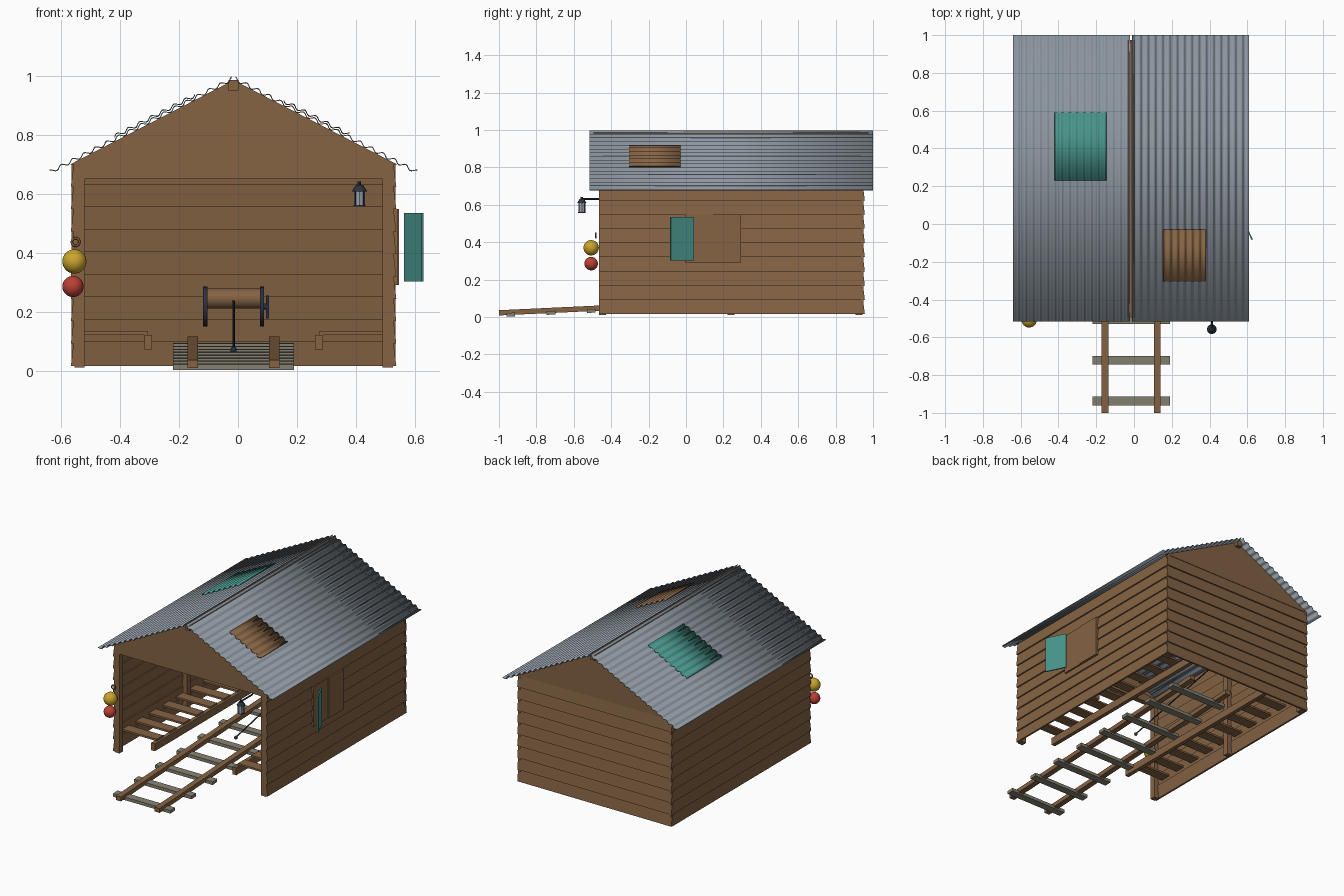
import bpy, bmesh, math
from mathutils import Vector, Matrix

if "Cube" in bpy.data.objects:
    bpy.data.objects.remove(bpy.data.objects["Cube"])

CX = -0.015                     # centre line of the building
Y0, Y1 = -0.465, 0.95           # front and back of the walls


def mat(name, hexcol):
    m = bpy.data.materials.new(name)
    c = [int(hexcol[i:i + 2], 16) / 255 for i in (0, 2, 4)]
    lin = [v / 12.92 if v < 0.04045 else ((v + 0.055) / 1.055) ** 2.4 for v in c]
    m.diffuse_color = (*lin, 1)
    m.use_nodes = True
    m.node_tree.nodes["Principled BSDF"].inputs["Base Color"].default_value = m.diffuse_color
    return m


WOOD = mat("brown_wood", "856344")
GREY = mat("weathered_wood", "858070")
TIN = mat("roof_metal", "8c969f")
TEAL = mat("teal_paint", "48948a")
YEL = mat("yellow_paint", "caa52c")
RED = mat("red_paint", "ba4034")
IRON = mat("dark_iron", "2b303c")
GLASS = mat("lantern_glass", "98a0b0")


def finish(bm, name, m, smooth=None):
    bmesh.ops.recalc_face_normals(bm, faces=bm.faces)
    me = bpy.data.meshes.new(name)
    bm.to_mesh(me)
    bm.free()
    me.materials.append(m)
    if smooth is not None:
        me.shade_smooth()
        if smooth < 180:
            me.set_sharp_from_angle(angle=math.radians(smooth))
    ob = bpy.data.objects.new(name, me)
    bpy.context.collection.objects.link(ob)
    return ob


def box(name, m, x0, x1, y0, y1, z0, z1, rise=0.0):
    """Box; rise lifts the far (y1) end for sloping parts."""
    bm = bmesh.new()
    bmesh.ops.create_cube(bm, size=1)
    for v in bm.verts:
        far = v.co.y > 0
        v.co = (x1 if v.co.x > 0 else x0, y1 if far else y0,
                (z1 if v.co.z > 0 else z0) + (rise if far else 0))
    return finish(bm, name, m)


def prism(name, m, pts, a, b, axis="y", smooth=None):
    """Extrude a profile: (x,z) along y, or (y,z) along x."""
    bm = bmesh.new()
    ends = []
    for t in (a, b):
        ends.append([bm.verts.new((p[0], t, p[1]) if axis == "y" else (t, p[0], p[1])) for p in pts])
    n = len(pts)
    bm.faces.new(ends[0])
    bm.faces.new(ends[1][::-1])
    for i in range(n):
        j = (i + 1) % n
        bm.faces.new((ends[0][i], ends[0][j], ends[1][j], ends[1][i]))
    return finish(bm, name, m, smooth)


def rod(name, m, p, q, r, r2=None, seg=16):
    p, q = Vector(p), Vector(q)
    d = q - p
    bm = bmesh.new()
    bmesh.ops.create_cone(bm, cap_ends=True, segments=seg, radius1=r,
                          radius2=r if r2 is None else r2, depth=d.length)
    rot = Vector((0, 0, 1)).rotation_difference(d).to_matrix().to_4x4()
    bm.transform(Matrix.Translation((p + q) / 2) @ rot)
    return finish(bm, name, m, 40)


def ball(name, m, c, r, seg=20):
    bm = bmesh.new()
    bmesh.ops.create_uvsphere(bm, u_segments=seg, v_segments=seg // 2 + 2, radius=r)
    bm.transform(Matrix.Translation(c))
    return finish(bm, name, m, 180)


# lapped wall planks: both sides and the back
H = 0.685 / 9
for i in range(9):
    z0 = 0.015 + i * H
    z1 = min(z0 + H + 0.008, 0.702)
    for s, side in ((-1, "left"), (1, "right")):
        pts = [(CX + s * o, z) for o, z in ((0.540, z0), (0.552, z0), (0.542, z1), (0.531, z1))]
        prism(f"{side}_wall_plank", WOOD, pts, Y0, Y1)
    pts = [(Y1 + o, z) for o, z in ((-0.007, z0), (0.006, z0), (-0.004, z1), (-0.015, z1))]
    prism("back_wall_plank", WOOD, pts, CX - 0.55, CX + 0.55, "x")

# gables, header, ridge beam
tri = [(CX - 0.555, 0.699), (CX + 0.555, 0.699), (CX, 0.985)]
prism("front_gable", WOOD, tri, Y0, Y0 + 0.015)
prism("back_gable", WOOD, tri, Y1 - 0.015, Y1)
box("front_header", WOOD, CX - 0.54, CX + 0.54, Y0, Y0 + 0.035, 0.65, 0.70)
box("ridge_beam", WOOD, CX - 0.017, CX + 0.017, Y0 - 0.03, Y1 + 0.025, 0.95, 0.985)

# posts inside the walls
for s in (-1, 1):
    for y in (-0.447, 0.24, 0.925):
        a, b = sorted((CX + s * 0.505, CX + s * 0.54))
        box("post", WOOD, a, b, y - 0.018, y + 0.018, 0.01, 0.69)

# corrugated roof sheets and patches
RIDGE, EAVE = Vector((0.003, 0.988)), Vector((0.62, 0.672))
D = (EAVE - RIDGE).normalized()
N = Vector((-D.y, D.x))
LEN = (EAVE - RIDGE).length


def sheet(name, m, s, o0, o1, y0, y1, lift, thick=0.004, waves=16):
    """Wavy sheet between horizontal offsets o0 and o1 from the ridge."""
    a, b = (o0 - 0.003) / D.x, (o1 - 0.003) / D.x
    n = max(8, round((b - a) / LEN * waves * 8))
    top, low = [], []
    for i in range(n + 1):
        t = a + (b - a) * i / n
        w = 0.006 * math.cos(2 * math.pi * waves * t / LEN) + lift
        p = RIDGE + D * t + N * w
        q = p - N * thick
        top.append((CX + s * p.x, p.y))
        low.append((CX + s * q.x, q.y))
    prism(name, m, top + low[::-1], y0, y1, smooth=180)


for s, side in ((-1, "left"), (1, "right")):
    sheet(f"{side}_roof_sheet", TIN, s, 0.003, 0.62, -0.515, 1.0, 0.004)
sheet("teal_roof_patch", TEAL, -1, 0.125, 0.40, 0.23, 0.59, 0.012)
sheet("brown_roof_patch", WOOD, 1, 0.165, 0.387, -0.305, -0.03, 0.012)

# side decks: slats on a long inner beam
for s in (-1, 1):
    a, b = sorted((CX + s * 0.277, CX + s * 0.303))
    box("deck_beam", WOOD, a, b, -0.43, 0.93, 0.072, 0.12)
    a, b = sorted((CX + s * 0.29, CX + s * 0.535))
    for i in range(10):
        y = -0.36 + i * 0.137
        box("deck_slat", WOOD, a, b, y - 0.034, y + 0.034, 0.12, 0.132)

# sloping slipway: rails on ties
SL = 0.047
for x in (-0.153, 0.123):
    box("slipway_rail", WOOD, x - 0.018, x + 0.018, -1.0, 0.70, 0.008, 0.036, SL * 1.7)
for i in range(8):
    y = -0.937 + i * 0.215
    z = SL * (y + 0.96)
    box("slipway_tie", GREY, -0.22, 0.19, y - 0.023, y + 0.023, z, z + 0.02, SL * 0.046)

# winch with cable and hook
WY = 0.80
rod("winch_drum", WOOD, (-0.105, WY, 0.244), (0.078, WY, 0.244), 0.034)
for x in (-0.111, 0.081):
    rod("winch_flange", IRON, (x - 0.007, WY, 0.217), (x + 0.007, WY, 0.217), 0.068, seg=24)
rod("winch_axle", IRON, (0.08, WY, 0.217), (0.10, WY, 0.217), 0.01)
box("winch_crank", IRON, 0.095, 0.105, WY - 0.012, WY + 0.012, 0.177, 0.255)
rod("winch_cable", IRON, (CX, WY - 0.03, 0.235), (CX, 0.0, 0.072), 0.004, seg=8)
ball("cable_hook", IRON, (CX, 0.0, 0.07), 0.011, 12)

# lantern on its bracket
L = (0.412, -0.557)
rod("lantern_bracket", IRON, (L[0], L[1], 0.631), (L[0], -0.44, 0.631), 0.005, seg=8)
rod("lantern_glass", GLASS, (*L, 0.56), (*L, 0.612), 0.019, seg=8)
rod("lantern_base", IRON, (*L, 0.556), (*L, 0.561), 0.021, seg=8)
rod("lantern_cap", IRON, (*L, 0.608), (*L, 0.63), 0.026, 0.012, seg=12)
rod("lantern_knob", IRON, (*L, 0.63), (*L, 0.641), 0.006, seg=8)
for k in range(4):
    ang = math.pi / 4 + k * math.pi / 2
    x, y = L[0] + 0.019 * math.cos(ang), L[1] + 0.019 * math.sin(ang)
    rod("lantern_bar", IRON, (x, y, 0.558), (x, y, 0.61), 0.002, seg=6)

# buoys hanging from a ring on the left post
ball("yellow_buoy", YEL, (-0.555, -0.507, 0.37), 0.041, 24)
ball("red_buoy", RED, (-0.56, -0.507, 0.285), 0.036, 24)
bpy.ops.mesh.primitive_torus_add(major_radius=0.013, minor_radius=0.004, major_segments=20,
                                 minor_segments=8, location=(-0.551, -0.482, 0.436),
                                 rotation=(math.pi / 2, 0, 0))
ring = bpy.context.object
ring.name = "buoy_ring"
ring.data.materials.append(WOOD)
ring.data.shade_smooth()

# window boards and open shutter on the right wall
box("window_board_front", WOOD, 0.525, 0.542, -0.005, 0.145, 0.29, 0.548)
box("window_board_back", WOOD, 0.525, 0.547, 0.145, 0.295, 0.29, 0.548)
h, e = Vector((0.567, 0.04)), Vector((0.626, -0.083))
o = Vector((0.123, 0.059)).normalized() * 0.004
bm = bmesh.new()
for z in (0.302, 0.535):
    for p in (h + o, e + o, e - o, h - o):
        bm.verts.new((p.x, p.y, z))
bmesh.ops.convex_hull(bm, input=bm.verts)
finish(bm, "open_shutter", TEAL)
